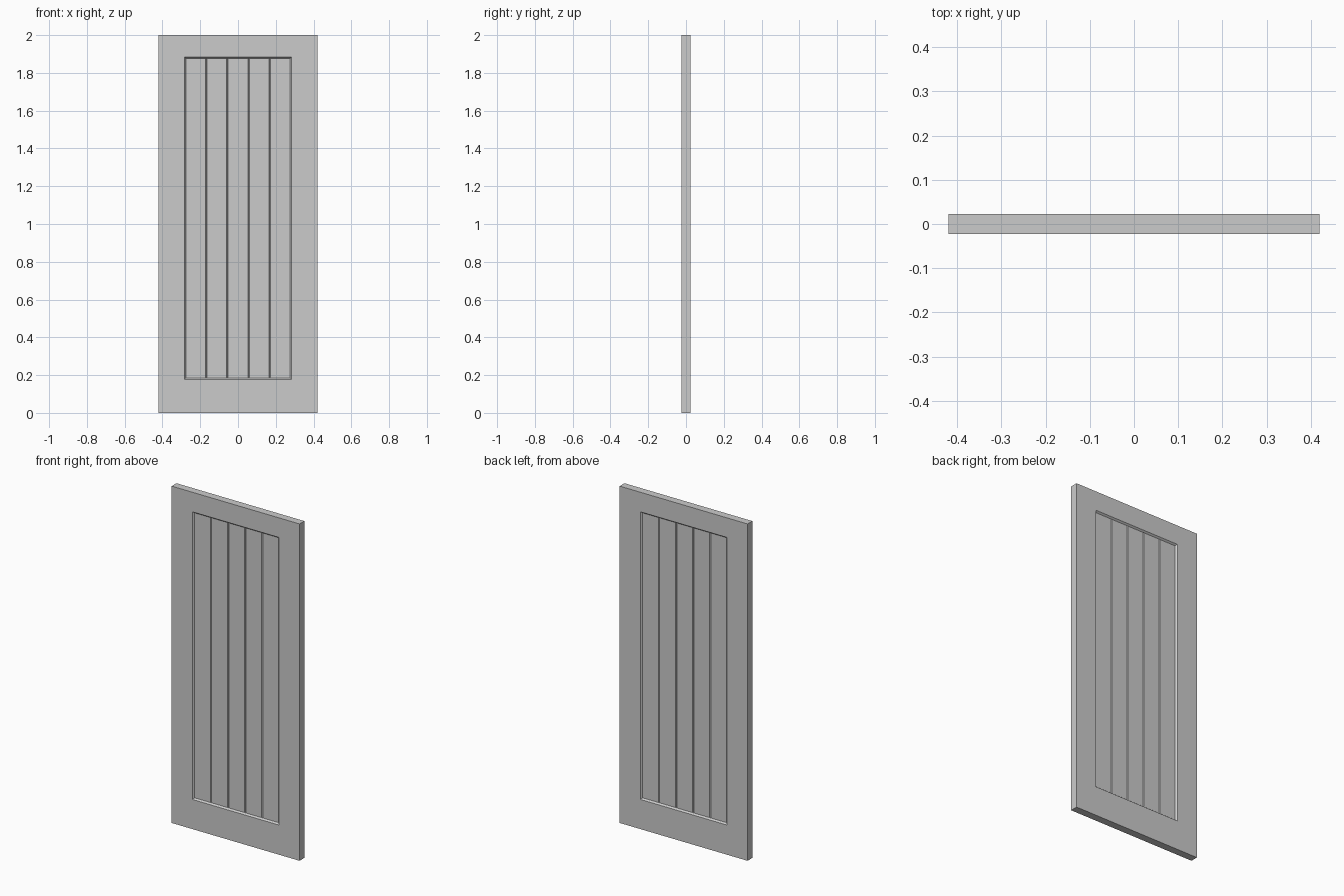
import bpy, bmesh

if "Cube" in bpy.data.objects:
    bpy.data.objects.remove(bpy.data.objects["Cube"])

W, H, T = 0.42, 2.0, 0.0225           # half width, height, half thickness
OPEN_X, OPEN_Z0, OPEN_Z1 = 0.284, 0.176, 1.884
CHAMFER = 0.008                       # sloped edge around the opening
PANEL_T = 0.0125                      # half thickness of the boarded panel
BOARDS, PITCH = 5, 0.112
GROOVE_W, GROOVE_D = 0.004, 0.005


def finish(bm, name):
    bmesh.ops.recalc_face_normals(bm, faces=bm.faces)
    mesh = bpy.data.meshes.new(name)
    bm.to_mesh(mesh)
    bm.free()
    obj = bpy.data.objects.new(name, mesh)
    bpy.context.collection.objects.link(obj)
    return obj


def rect(bm, half_x, z0, z1, y):
    return [bm.verts.new((x, y, z)) for x, z in
            ((-half_x, z0), (half_x, z0), (half_x, z1), (-half_x, z1))]


# Door frame: rectangular rings joined into one closed loop of section
bm = bmesh.new()
c = CHAMFER
inner = (OPEN_X - c, OPEN_Z0 + c, OPEN_Z1 - c)
rings = [rect(bm, W, 0, H, -T),
         rect(bm, OPEN_X, OPEN_Z0, OPEN_Z1, -T),
         rect(bm, *inner, -PANEL_T),
         rect(bm, *inner, PANEL_T),
         rect(bm, OPEN_X, OPEN_Z0, OPEN_Z1, T),
         rect(bm, W, 0, H, T)]
for a, b in zip(rings, rings[1:] + rings[:1]):
    for i in range(4):
        j = (i + 1) % 4
        bm.faces.new((a[i], a[j], b[j], b[i]))
finish(bm, "door_frame")

# Boarded panel: plan profile with V grooves on both faces, extruded upwards
half = OPEN_X - c
front = [(-half, -PANEL_T)]
for i in range(1, BOARDS):
    x = (i - BOARDS / 2) * PITCH
    front += [(x - GROOVE_W, -PANEL_T), (x, -PANEL_T + GROOVE_D),
              (x + GROOVE_W, -PANEL_T)]
front.append((half, -PANEL_T))
profile = front + [(x, -y) for x, y in reversed(front)]

bm = bmesh.new()
low = [bm.verts.new((x, y, inner[1])) for x, y in profile]
high = [bm.verts.new((x, y, inner[2])) for x, y in profile]
bm.faces.new(low)
bm.faces.new(high)
n = len(profile)
for i in range(n):
    j = (i + 1) % n
    bm.faces.new((low[i], low[j], high[j], high[i]))
finish(bm, "boarded_panel")
